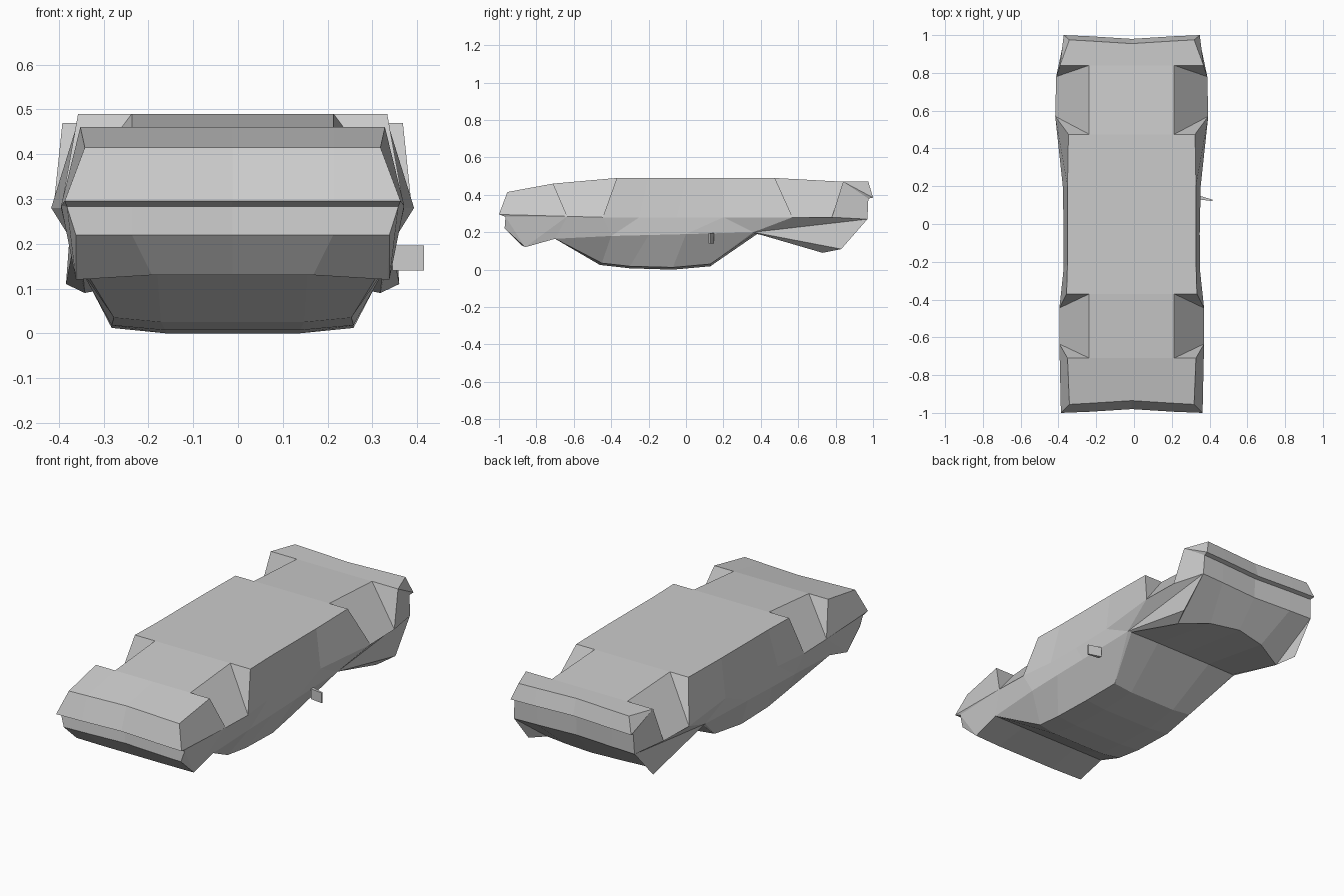
import bpy, bmesh
from mathutils import Vector

cube = bpy.data.objects.get("Cube")
if cube:
    bpy.data.objects.remove(cube, do_unlink=True)

grey = bpy.data.materials.new("plain_grey")
grey.use_nodes = True
grey.diffuse_color = (0.6, 0.6, 0.6, 1)
grey.node_tree.nodes["Principled BSDF"].inputs["Base Color"].default_value = grey.diffuse_color


def finish(name, bm, offset=0):
    """Weld, orient and link a mesh as a flat-shaded object."""
    bmesh.ops.translate(bm, verts=bm.verts, vec=(offset, 0, 0))
    bmesh.ops.remove_doubles(bm, verts=bm.verts, dist=0.0005)
    bmesh.ops.recalc_face_normals(bm, faces=bm.faces)
    mesh = bpy.data.meshes.new(name)
    bm.to_mesh(mesh)
    bm.free()
    mesh.materials.append(grey)
    obj = bpy.data.objects.new(name, mesh)
    bpy.context.scene.collection.objects.link(obj)
    return obj


# Half-body rails running front to rear; the shell lies on its roof
INNER = 0.225
sill = [(.33, -.955, .415), (.34, -.71, .46), (.345, -.37, .49), (.34, -.2, .49), (.34, 0, .49),
        (.34, .2, .49), (.335, .475, .49), (.38, .84, .47), (.33, .975, .47)]
waist = [(.37, -.965, .283), (.383, -.635, .285), (.383, -.445, .28), (.362, -.25, .28), (.36, -.05, .28),
         (.365, .2, .28), (.405, .57, .28), (.4, .78, .28), (.36, .97, .27)]
belt = [(.35, -.97, .22), (.35, -.86, .12), (.355, -.7, .165), (.36, -.4, .18), (.36, -.2, .185),
        (.358, 0, .19), (.355, .36, .2), (.372, .83, .11), (.36, .97, .27)]
roof_edge = [(.35, -.97, .22), (.345, -.86, .12), (.345, -.7, .165), (.265, -.45, .035), (.27, -.3, .018),
             (.27, -.07, .012), (.25, .13, .03), (.33, .73, .09), (.36, .97, .27)]
roof_mid = [(INNER, -.964, .215), (.18, -.88, .13), (.17, -.7, .165), (.16, -.46, .025), (.15, -.3, .007),
            (.15, -.07, 0), (.14, .13, .018), (.17, .8, .12), (INNER, .957, .27)]
tail_base = [(.34, .37, .195), (.17, .38, .19)]
front_lip = (.375, -1, .295)
rear_lip = (.36, 1, .385)
rear_groove = (.355, .975, .38)

ARCHES = (1, 6)          # spans holding the wheel arches
LAST = len(sill) - 1
body = bmesh.new()


def face(*points):
    """Add a face on both sides of the centre plane, split where it is bent."""
    clean = []
    for p in map(Vector, points):
        if all((p - q).length > 0.0005 for q in clean):
            clean.append(p)
    if len(clean) < 3:
        return
    for side in (1, -1):
        body.faces.new([body.verts.new((p.x * side, p.y, p.z)) for p in clean])


def strip(row_a, row_b):
    """Join two equally long rows of points."""
    for i in range(len(row_a) - 1):
        face(row_a[i], row_a[i + 1], row_b[i + 1], row_b[i])


def end_row(corner):
    """Row from the corner to the centre, bowed inward."""
    x, y, z = corner
    sign = 1 if y > 0 else -1
    return [corner, (INNER, y - sign * .006, z), (0, y - sign * .02, z)]


def floor_row(i):
    x, y, z = sill[i]
    if i in (0, LAST):
        return end_row(sill[i])
    return [sill[i], (INNER, y, z), (0, y, z)]


def lower_row(i):
    x, y, z = roof_mid[i]
    if i in (0, LAST):
        return [roof_edge[i]] + end_row((belt[i]))[1:]
    return [roof_edge[i], roof_mid[i], (0, y + (.03 if i == LAST - 1 else 0), z + (.01 if i == LAST - 1 else 0))]


for i in range(LAST):
    j = i + 1
    a, b = floor_row(i), floor_row(j)
    # Flat floor, with sloped wheel arches cut into its corners
    face(a[1], a[2], b[2], b[1])
    if i in ARCHES:
        face(a[1], b[1], waist[j], waist[i])
        face(a[0], a[1], waist[i])
        face(b[0], b[1], waist[j])
    else:
        face(a[0], a[1], b[1], b[0])
        # Upper flanks, including the bumper corners
        if i == 0:
            face(sill[0], sill[1], waist[1], front_lip)
            face(front_lip, waist[1], waist[0])
        elif j == LAST:
            face(sill[i], sill[j], rear_lip)
            face(sill[i], rear_lip, rear_groove)
            face(sill[i], rear_groove, waist[j], waist[i])
        else:
            face(sill[i], sill[j], waist[j], waist[i])
    # Lower flanks
    if i == LAST - 2:
        face(waist[i], waist[j], waist[LAST], belt[i])
    elif j == LAST:
        face(belt[i - 1], waist[j], belt[i])
    else:
        face(waist[i], waist[j], belt[j])
        face(waist[i], belt[j], belt[i])
    # Bonnet, windscreen, side windows, roof and tail
    c, d = lower_row(i), lower_row(j)
    if i == LAST - 2:
        tail = tail_base + [(0, tail_base[1][1], tail_base[1][2])]
        strip(c, tail)
        strip(tail, d)
        face(belt[i], tail[0], c[0])
        face(belt[i], belt[j], d[0], tail[0])
    else:
        face(belt[i], belt[j], d[0], c[0])
        strip(c, d)

# Stepped bumpers closing both ends
front_rows = [sill[0], front_lip, waist[0], belt[0]]
rear_rows = [sill[LAST], rear_lip, rear_groove, waist[LAST]]
for rows in (front_rows, rear_rows):
    for upper, lower in zip(rows, rows[1:]):
        strip(end_row(upper), end_row(lower))

finish("car_body", body, -0.012)

# Single wing mirror, tapering outward from the door
mirror = bmesh.new()
bmesh.ops.create_cube(mirror, size=1)
for v in mirror.verts:
    outer = v.co.x > 0
    depth = .004 if outer else .01
    v.co = Vector((.415 if outer else .345,
                   (.125 if outer else .14) + v.co.y * 2 * depth,
                   .168 + v.co.z * .055))
finish("wing_mirror", mirror)
